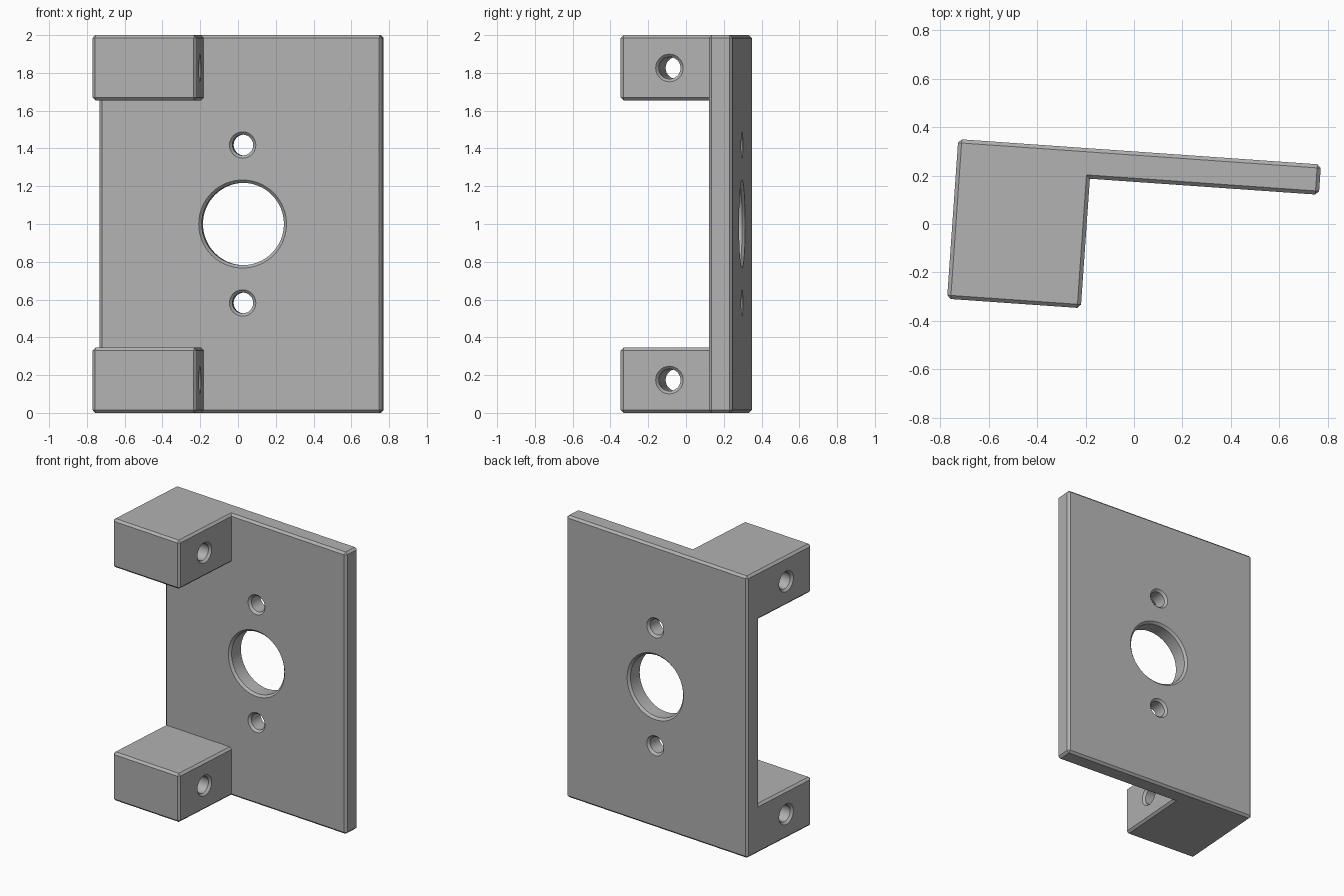
import bpy, bmesh, math
from mathutils import Matrix, Vector

if "Cube" in bpy.data.objects:
    bpy.data.objects.remove(bpy.data.objects["Cube"], do_unlink=True)

WIDTH, DEPTH, HEIGHT = 1.5, 0.66, 2.0
PLATE = 0.125                 # plate thickness
LUG_W, LUG_H = 0.553, 0.345   # mounting lug size
CHAMFER = 0.015
ORIGIN = Vector((-0.725, 0.35, 0))   # back right corner of the part

# Material
grey = bpy.data.materials.new("plain_grey")
grey.use_nodes = True
grey.diffuse_color = (0.445, 0.445, 0.445, 1)
grey.node_tree.nodes["Principled BSDF"].inputs["Base Color"].default_value = (0.445, 0.445, 0.445, 1)


def make_object(name, bm):
    mesh = bpy.data.meshes.new(name)
    bm.to_mesh(mesh)
    bm.free()
    ob = bpy.data.objects.new(name, mesh)
    bpy.context.collection.objects.link(ob)
    mesh.materials.append(grey)
    return ob


def add_block(bm, lo, hi):
    size = Vector(hi) - Vector(lo)
    mid = (Vector(lo) + Vector(hi)) / 2
    bmesh.ops.create_cube(bm, size=1, matrix=Matrix.Translation(mid) @ Matrix.Diagonal((*size, 1)))


# Bracket body: blocks on a shared grid, welded into one plate with two lugs
bm = bmesh.new()
levels = [0, LUG_H, HEIGHT - LUG_H, HEIGHT]
for i in range(3):
    for left, right in ((0, LUG_W), (LUG_W, WIDTH)):
        add_block(bm, (left, -PLATE, levels[i]), (right, 0, levels[i + 1]))
    if i != 1:
        add_block(bm, (0, -DEPTH, levels[i]), (LUG_W, -PLATE, levels[i + 1]))
bmesh.ops.remove_doubles(bm, verts=bm.verts, dist=1e-4)

# Remove the inner walls where blocks touch
seen = {}
for f in bm.faces:
    c = f.calc_center_median()
    seen.setdefault(tuple(round(v, 3) for v in c), []).append(f)
walls = {f for group in seen.values() if len(group) > 1 for f in group}
walls |= {f for f in bm.faces if all(len(e.link_faces) > 2 for e in f.edges)}
bmesh.ops.delete(bm, geom=list(walls), context='FACES')
bmesh.ops.recalc_face_normals(bm, faces=bm.faces)
bmesh.ops.dissolve_limit(bm, angle_limit=0.01, verts=bm.verts, edges=bm.edges)

# Chamfer the outer edges only
outer = [e for e in bm.edges if e.is_convex and e.calc_face_angle(0) > 1]
bmesh.ops.bevel(bm, geom=outer, offset=CHAMFER, offset_type='OFFSET', segments=1,
                profile=0.5, affect='EDGES', clamp_overlap=True)
body = make_object("bracket_body", bm)


def drill(name, centre, axis, radius, length):
    """Cut a through hole with a countersunk rim at both ends."""
    over = 0.02
    half = length / 2
    wide = radius + CHAMFER + over
    profile = [(-half - over, wide), (-half + CHAMFER, radius),
               (half - CHAMFER, radius), (half + over, wide)]
    turn = Vector((0, 0, 1)).rotation_difference(Vector(axis)).to_matrix().to_4x4()
    place = Matrix.Translation(centre) @ turn
    bm = bmesh.new()
    n = 64
    rings = [[bm.verts.new(place @ Vector((r * math.cos(math.tau * k / n),
                                           r * math.sin(math.tau * k / n), z)))
              for k in range(n)] for z, r in profile]
    for a, b in zip(rings, rings[1:]):
        for k in range(n):
            j = (k + 1) % n
            bm.faces.new((a[k], a[j], b[j], b[k]))
    bm.faces.new(rings[0])
    bm.faces.new(rings[-1])
    bmesh.ops.recalc_face_normals(bm, faces=bm.faces)
    cutter = make_object(name, bm)
    mod = body.modifiers.new(name, 'BOOLEAN')
    mod.operation = 'DIFFERENCE'
    mod.solver = 'EXACT'
    mod.object = cutter
    bpy.context.view_layer.objects.active = body
    bpy.ops.object.modifier_apply(modifier=name)
    bpy.data.objects.remove(cutter, do_unlink=True)


# Plate holes: one large bore between two screw holes
mid_z = HEIGHT / 2
for name, dz, r in (("bore", 0, 0.218), ("upper_screw", 0.418, 0.055), ("lower_screw", -0.418, 0.055)):
    drill(name, (0.76, -PLATE / 2, mid_z + dz), (0, 1, 0), r, PLATE)

# Lug holes, running sideways
for name, side in (("upper_lug", 1), ("lower_lug", -1)):
    drill(name, (LUG_W / 2, -0.4, mid_z + side * 0.826), (1, 0, 0), 0.058, LUG_W)

# Turn the part slightly and put it in place
body.data.transform(Matrix.Translation(ORIGIN) @ Matrix.Rotation(math.radians(-4), 4, 'Z'))

bpy.ops.object.select_all(action='DESELECT')
body.select_set(True)
bpy.context.view_layer.objects.active = body
bpy.ops.object.shade_smooth_by_angle(angle=math.radians(30))
